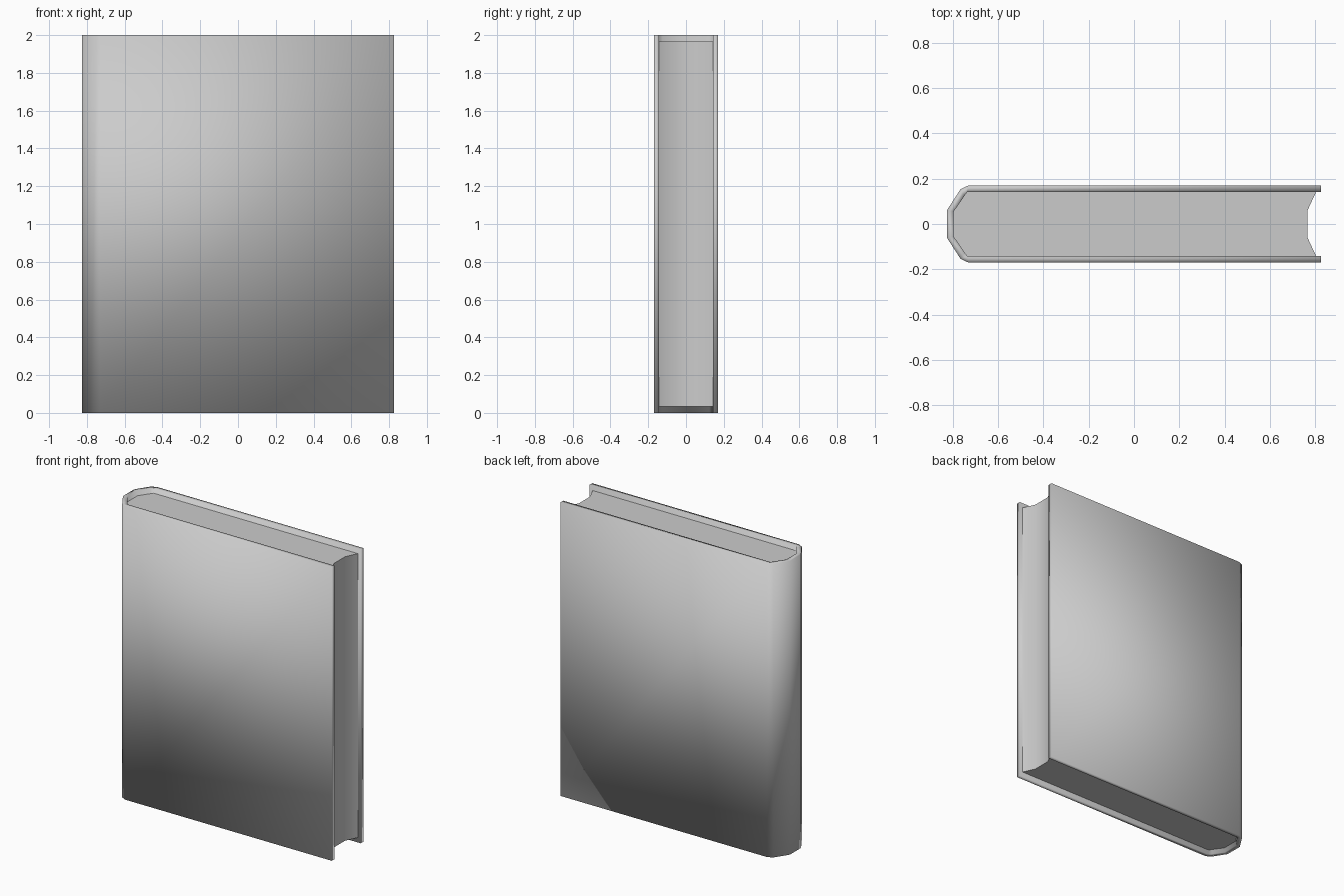
import bpy
import bmesh

cube = bpy.data.objects.get("Cube")
if cube:
    bpy.data.objects.remove(cube, do_unlink=True)

# One plain grey for the whole book
grey = bpy.data.materials.new("plain grey")
grey.use_nodes = True
colour = (0.6, 0.6, 0.6, 1)
grey.diffuse_color = colour
grey.node_tree.nodes["Principled BSDF"].inputs["Base Color"].default_value = colour


def mirrored(half):
    """Complete a half outline (y > 0) with its mirror image in y."""
    return half + [(x, -y) for x, y in reversed(half)]


def finish(name, bm, smooth_angle):
    bmesh.ops.recalc_face_normals(bm, faces=bm.faces)
    mesh = bpy.data.meshes.new(name)
    bm.to_mesh(mesh)
    bm.free()
    mesh.materials.append(grey)
    obj = bpy.data.objects.new(name, mesh)
    bpy.context.collection.objects.link(obj)
    bpy.ops.object.select_all(action="DESELECT")
    obj.select_set(True)
    bpy.context.view_layer.objects.active = obj
    if smooth_angle is None:
        bpy.ops.object.shade_smooth()
    else:
        bpy.ops.object.shade_smooth_by_angle(angle=smooth_angle)


def ring(bm, outline, z):
    return [bm.verts.new((x, y, z)) for x, y in outline]


# Cover: two boards and a faceted spine, softly shaded all over
outer = mirrored([(0.825, 0.17), (-0.73, 0.17), (-0.765, 0.153), (-0.825, 0.06)])
inner = mirrored([(0.825, 0.142), (-0.735, 0.142), (-0.748, 0.123), (-0.795, 0.055)])
bm = bmesh.new()
loops = [ring(bm, outer, 0), ring(bm, outer, 2), ring(bm, inner, 2), ring(bm, inner, 0)]
sections = list(zip(*loops))
for a, b in zip(sections, sections[1:]):
    for i in range(4):
        j = (i + 1) % 4
        bm.faces.new((a[i], a[j], b[j], b[i]))
bm.faces.new(sections[0])
bm.faces.new(sections[-1])
finish("cover", bm, None)

# Page block: hollow fore edge, rounded back, set in at head and foot
pages = mirrored([(0.765, 0.06), (0.803, 0.142), (-0.735, 0.142), (-0.795, 0.055)])
bm = bmesh.new()
face = bm.faces.new(ring(bm, pages, 0.033))
raised = bmesh.ops.extrude_face_region(bm, geom=[face], use_keep_orig=True)
top = [v for v in raised["geom"] if isinstance(v, bmesh.types.BMVert)]
bmesh.ops.translate(bm, verts=top, vec=(0, 0, 1.934))
finish("page_block", bm, 0.6)
